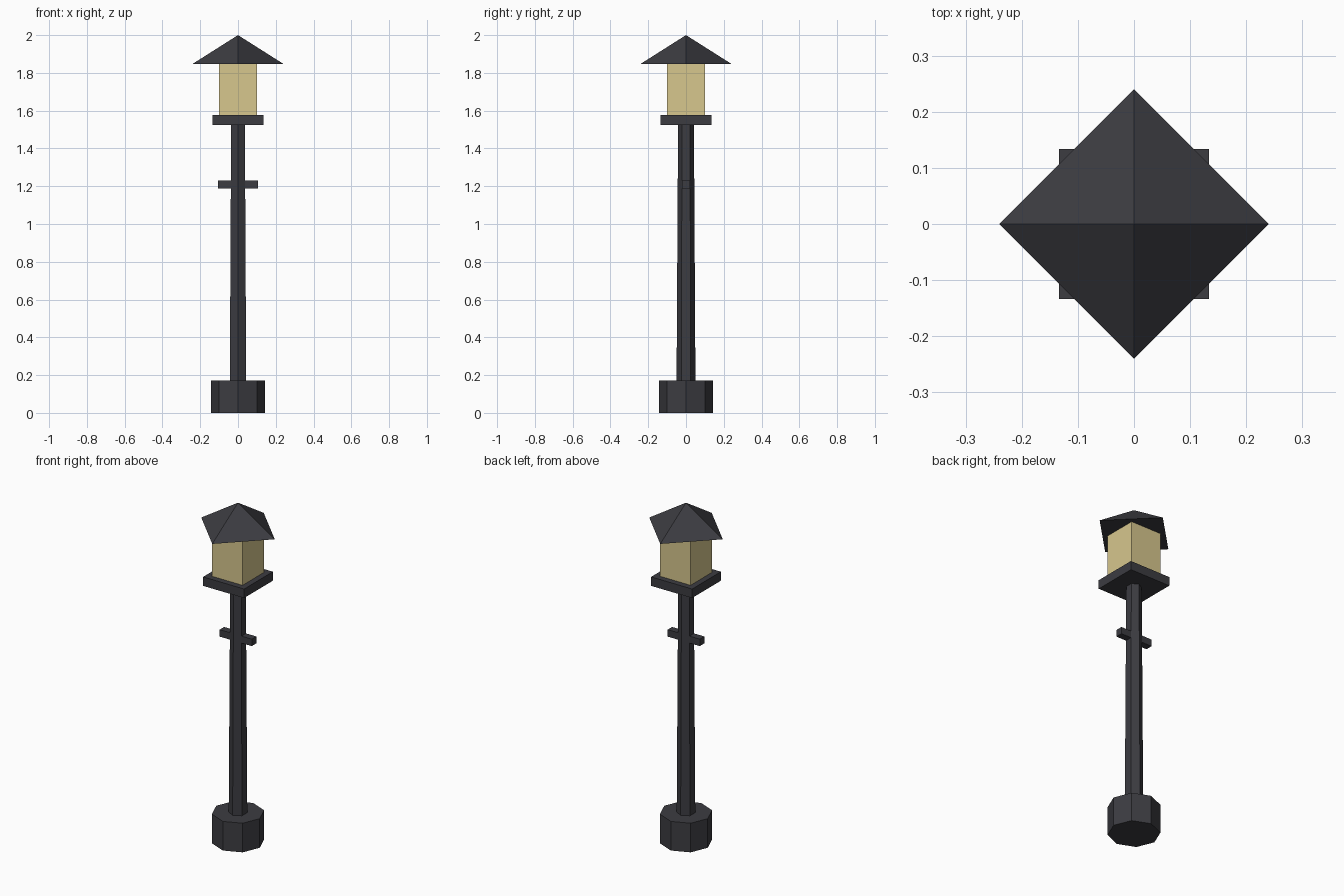
import bpy
import math

cube = bpy.data.objects.get("Cube")
if cube:
    bpy.data.objects.remove(cube, do_unlink=True)


def material(name, rgb):
    mat = bpy.data.materials.new(name)
    mat.use_nodes = True
    color = (*rgb, 1)
    mat.diffuse_color = color
    mat.node_tree.nodes["Principled BSDF"].inputs["Base Color"].default_value = color
    return mat


iron = material("dark iron", (0.045, 0.045, 0.053))
glow = material("warm glass", (0.68, 0.57, 0.27))


def finish(name, mat):
    obj = bpy.context.object
    obj.name = name
    obj.data.materials.append(mat)
    return obj


def prism(name, sides, r_bottom, r_top, z0, z1, mat):
    bpy.ops.mesh.primitive_cone_add(vertices=sides, radius1=r_bottom, radius2=r_top,
                                    depth=z1 - z0, location=(0, 0, (z0 + z1) / 2))
    return finish(name, mat)


def box(name, half_x, half_y, z0, z1, mat):
    bpy.ops.mesh.primitive_cube_add(size=2, location=(0, 0, (z0 + z1) / 2))
    bpy.context.object.scale = (half_x, half_y, (z1 - z0) / 2)
    bpy.ops.object.transform_apply(location=False, rotation=False, scale=True)
    return finish(name, mat)


# Octagonal foot and tapered hexagonal post
prism("base", 8, 0.142, 0.142, 0, 0.172, iron)
prism("post", 6, 0.05, 0.042, 0.172, 1.524, iron)

# Ladder bar across the post
box("crossbar", 0.105, 0.021, 1.189, 1.23, iron)

# Lantern: tray, glowing box and pyramid roof turned to the diagonal
box("lantern_tray", 0.134, 0.134, 1.524, 1.577, iron)
box("lantern_glass", 0.1, 0.1, 1.577, 1.848, glow)
prism("lantern_roof", 4, 0.24, 0, 1.848, 2.0, iron)
